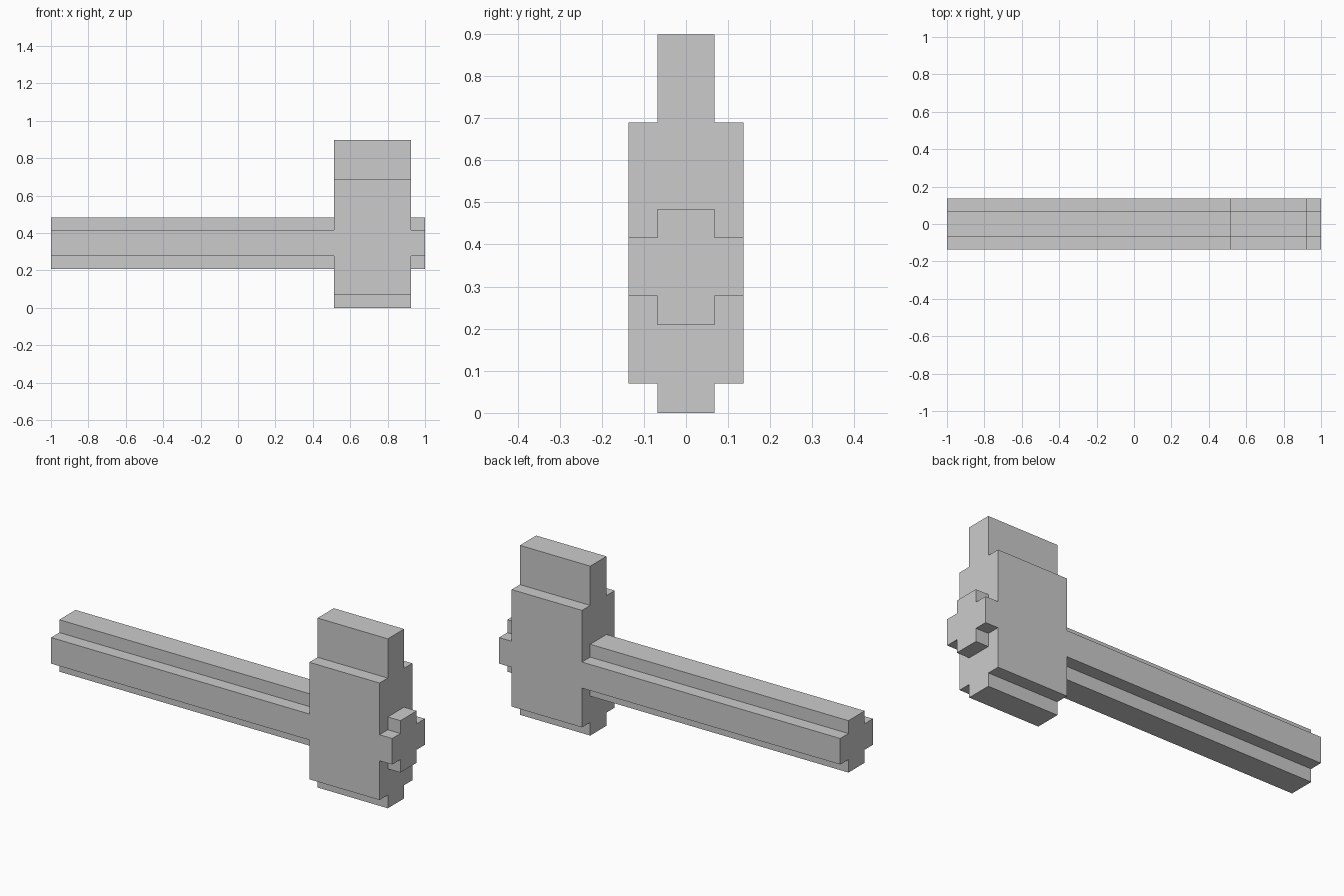
import bpy
import bmesh

if "Cube" in bpy.data.objects:
    bpy.data.objects.remove(bpy.data.objects["Cube"])

# Single flat grey
grey = bpy.data.materials.new("light_grey")
grey.diffuse_color = (0.6, 0.6, 0.6, 1.0)
grey.use_nodes = True
grey.node_tree.nodes["Principled BSDF"].inputs["Base Color"].default_value = grey.diffuse_color


def cross_bar(name, x0, x1, wide, narrow, z_levels):
    """Extrude a plus-shaped section along x; z_levels = bottom, arm bottom, arm top, top."""
    z0, z1, z2, z3 = z_levels
    half = [(narrow, z0), (narrow, z1), (wide, z1), (wide, z2), (narrow, z2), (narrow, z3)]
    section = half + [(-y, z) for y, z in reversed(half)]
    bm = bmesh.new()
    face = bm.faces.new([bm.verts.new((x0, y, z)) for y, z in section])
    result = bmesh.ops.extrude_face_region(bm, geom=[face], use_keep_orig=True)
    moved = [g for g in result["geom"] if isinstance(g, bmesh.types.BMVert)]
    bmesh.ops.translate(bm, vec=(x1 - x0, 0, 0), verts=moved)
    bmesh.ops.recalc_face_normals(bm, faces=bm.faces)
    mesh = bpy.data.meshes.new(name)
    bm.to_mesh(mesh)
    bm.free()
    mesh.materials.append(grey)
    obj = bpy.data.objects.new(name, mesh)
    bpy.context.collection.objects.link(obj)
    return obj


# Long handle, running through the head and out the far end
cross_bar("handle", -1.0, 1.0, 0.137, 0.068, (0.209, 0.278, 0.416, 0.484))

# Upright hammer head with a stepped top and bottom
cross_bar("hammer_head", 0.514, 0.926, 0.137, 0.068, (0.0, 0.07, 0.69, 0.898))
